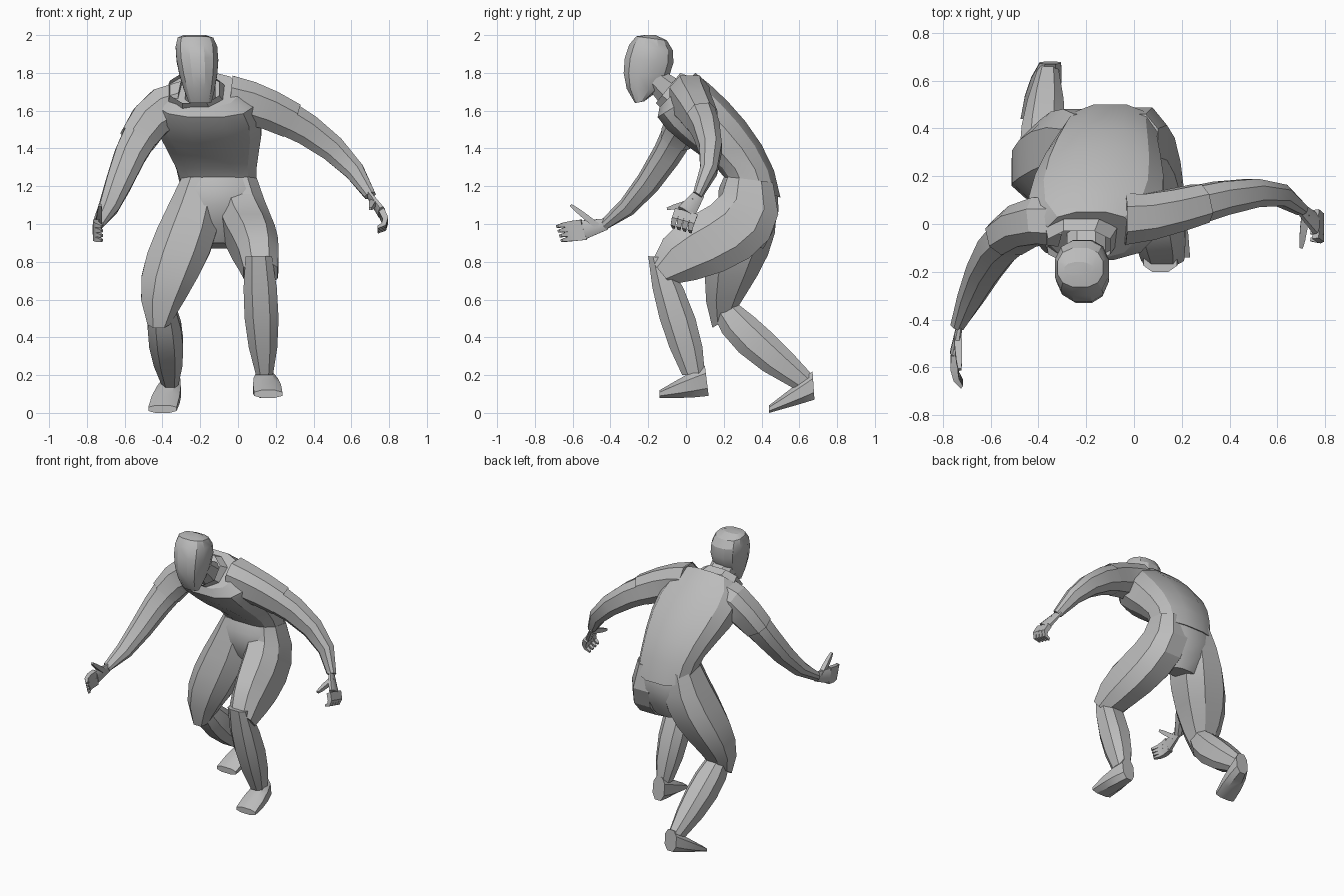
import bpy, bmesh, math
from mathutils import Vector

cube = bpy.data.objects.get("Cube")
if cube:
    bpy.data.objects.remove(cube, do_unlink=True)

grey = bpy.data.materials.new("plain grey")
grey.use_nodes = True
colour = (0.5, 0.5, 0.5, 1)
grey.diffuse_color = colour
grey.node_tree.nodes["Principled BSDF"].inputs["Base Color"].default_value = colour


def curve(values, t):
    """Smooth curve through evenly spaced numbers or vectors."""
    last = len(values) - 1
    total = values[0] * 0
    for i, value in enumerate(values):
        weight = 1.0
        for j in range(len(values)):
            if j != i:
                weight *= (t * last - j) / (i - j)
        total = total + value * weight
    return total


def oval(centre, side, depth, sides):
    """Slightly squared oval spanned by two half-axis vectors."""
    power = 0.8
    full = math.cos(math.pi / sides) ** power
    ring = []
    for i in range(sides):
        angle = math.tau * (i + 0.5) / sides
        c, s = math.cos(angle), math.sin(angle)
        ring.append(centre + side * (math.copysign(abs(c) ** power, c) / full)
                    + depth * (math.copysign(abs(s) ** power, s) / full))
    return ring


def loft(name, rings, caps):
    """Skin a list of equal rings of points into one object."""
    bm = bmesh.new()
    loops = [[bm.verts.new(point) for point in ring] for ring in rings]
    count = len(loops[0])
    for low, high in zip(loops, loops[1:]):
        for i in range(count):
            following = (i + 1) % count
            bm.faces.new((low[i], low[following], high[following], high[i]))
    if caps:
        bm.faces.new(loops[0])
        bm.faces.new(loops[-1])
    bmesh.ops.recalc_face_normals(bm, faces=bm.faces)
    mesh = bpy.data.meshes.new(name)
    bm.to_mesh(mesh)
    bm.free()
    mesh.materials.append(grey)
    obj = bpy.data.objects.new(name, mesh)
    bpy.context.collection.objects.link(obj)
    bpy.ops.object.select_all(action='DESELECT')
    obj.select_set(True)
    bpy.context.view_layer.objects.active = obj
    bpy.ops.object.shade_smooth_by_angle(angle=math.radians(25))


def body(name, front, back, middle, half, steps=4, sides=8, caps=True):
    """Part between two side-view outlines of (y, z) points.

    The x of its middle and its half width also follow curves."""
    front_line = [Vector((0, y, z)) for y, z in front]
    back_line = [Vector((0, y, z)) for y, z in back]
    rings = []
    for step in range(steps + 1):
        t = step / steps
        near, far = curve(front_line, t), curve(back_line, t)
        centre = (near + far) / 2 + Vector((curve(middle, t), 0, 0))
        width = Vector((curve(half, t), 0, 0))
        rings.append(oval(centre, width, (near - far) / 2, sides))
    loft(name, rings, caps)


def limb(name, points, radii, thin_axis, flat=1.0, steps=6, sides=8,
         reach=1.0, extra=0.0, caps=True):
    """Tapered tube through points, flattened along thin_axis."""
    path = [Vector(point) for point in points]
    rings = []
    for step in range(steps + 1):
        t = reach * step / steps
        nudge = 0.01
        along = curve(path, t + nudge) - curve(path, t - nudge)
        side = along.cross(Vector(thin_axis)).normalized()
        thin = side.cross(along).normalized()
        radius = curve(radii, t) + extra
        rings.append(oval(curve(path, t), side * radius, thin * radius * flat, sides))
    loft(name, rings, caps)


# Torso, collar and pelvis
body("shirt",
     front=[(.2, 1.25), (.08, 1.36), (-.1, 1.5), (-.14, 1.62)],
     back=[(.5, 1.14), (.4, 1.42), (.22, 1.65), (.05, 1.8)],
     middle=[-.1, -.13, -.16, -.18], half=[.2, .24, .28, .18], steps=6, sides=12)
body("collar",
     front=[(-.12, 1.6), (-.16, 1.64)], back=[(.02, 1.78), (-.03, 1.8)],
     middle=[-.22, -.23], half=[.15, .13], steps=1, caps=False)
body("pelvis",
     front=[(.21, 1.27), (.17, 1.1), (.26, .9)],
     back=[(.45, 1.27), (.49, 1.07), (.41, .87)],
     middle=[-.1, -.11], half=[.18, .21, .1], sides=12)

# Neck and head
body("neck",
     front=[(-.13, 1.63), (-.22, 1.74)], back=[(0, 1.74), (-.1, 1.8)],
     middle=[-.2], half=[.08], steps=1)
body("head",
     front=[(-.27, 1.64), (-.33, 1.8), (-.3, 1.95), (-.22, 2)],
     back=[(-.22, 1.65), (-.09, 1.78), (-.07, 1.92), (-.16, 2)],
     middle=[-.2, -.23], half=[.06, .1, .11, .06], steps=6, sides=12)

# Thighs in loose trousers, from the waist to the knee
body("right_thigh",
     front=[(.21, 1.25), (.14, .98), (.1, .72), (.14, .45)],
     back=[(.46, 1.22), (.47, .95), (.38, .73), (.25, .52)],
     middle=[-.2, -.27, -.36, -.42], half=[.1, .16, .15, .06], steps=6)
body("left_thigh",
     front=[(.22, 1.25), (.13, 1.1), (-.04, 1), (-.18, .8)],
     back=[(.46, 1.22), (.44, .92), (.2, .75), (-.08, .68)],
     middle=[0, .04, .09, .12], half=[.1, .13, .12, .09], steps=6)

# Shins and feet: the right leg trails, the left steps forward
calf, sole = [.07, .09, .045], [.045, .07, .075]
body("right_shin",
     front=[(.14, .53), (.28, .32), (.57, .13)],
     back=[(.27, .58), (.46, .42), (.67, .2)],
     middle=[-.4, -.36], half=calf)
body("left_shin",
     front=[(-.2, .83), (-.14, .5), (-.02, .2)],
     back=[(-.1, .82), (.05, .5), (.1, .2)],
     middle=[.11, .14], half=calf)
body("right_foot",
     front=[(.67, .22), (.57, .14), (.44, .04)],
     back=[(.68, .07), (.58, .04), (.44, 0)],
     middle=[-.35, -.4], half=sole, steps=3)
body("left_foot",
     front=[(.1, .25), (0, .2), (-.14, .12)],
     back=[(.12, .09), (0, .08), (-.14, .08)],
     middle=[.14, .16], half=sole, steps=3)

# Arms with short sleeves
forward, sideways = (0, 1, 0), (1, 0, 0)
arms = {
    "left": [(-.04, .02, 1.66), (.22, .07, 1.58), (.5, .13, 1.4), (.7, .06, 1.15)],
    "right": [(-.3, .01, 1.63), (-.5, -.03, 1.5), (-.63, -.2, 1.22), (-.74, -.43, 1)],
}
for label, path in arms.items():
    taper = [.12, .095, .07, .03]
    limb(label + "_arm", path, taper, forward, flat=.85)
    limb(label + "_sleeve", path, taper, forward, flat=.85, steps=3, reach=.4,
         extra=.006, caps=False)

# Hands: each has wrist, knuckle, finger bend and tip, and a finger spacing
hands = {
    "left": (sideways, (.69, .07, 1.16), (.76, 0, 1.06), (.78, -.02, 1),
             (.74, -.02, .97), (0, -.03, .008), (.7, -.1, 1.08)),
    "right": (sideways, (-.73, -.42, 1), (-.75, -.54, .97), (-.75, -.62, .96),
              (-.72, -.67, .95), (0, .008, -.025), (-.73, -.61, 1.1)),
}
finger = [.016, .014, .007]
for label, (thin_axis, *points) in hands.items():
    wrist, knuckle, bend, tip, spacing, thumb = [Vector(p) for p in points]
    limb(label + "_palm", [wrist, knuckle], [.03, .05], thin_axis, flat=.4, steps=2)
    for i in range(4):
        shift = spacing * (i - 1.5)
        limb(f"{label}_finger_{i + 1}",
             [knuckle + shift, bend + shift, tip + shift],
             finger, spacing, steps=3, sides=4)
    root = wrist.lerp(knuckle, .4)
    limb(label + "_thumb", [root, root.lerp(thumb, .6), thumb],
         finger, thin_axis, steps=3, sides=4)
